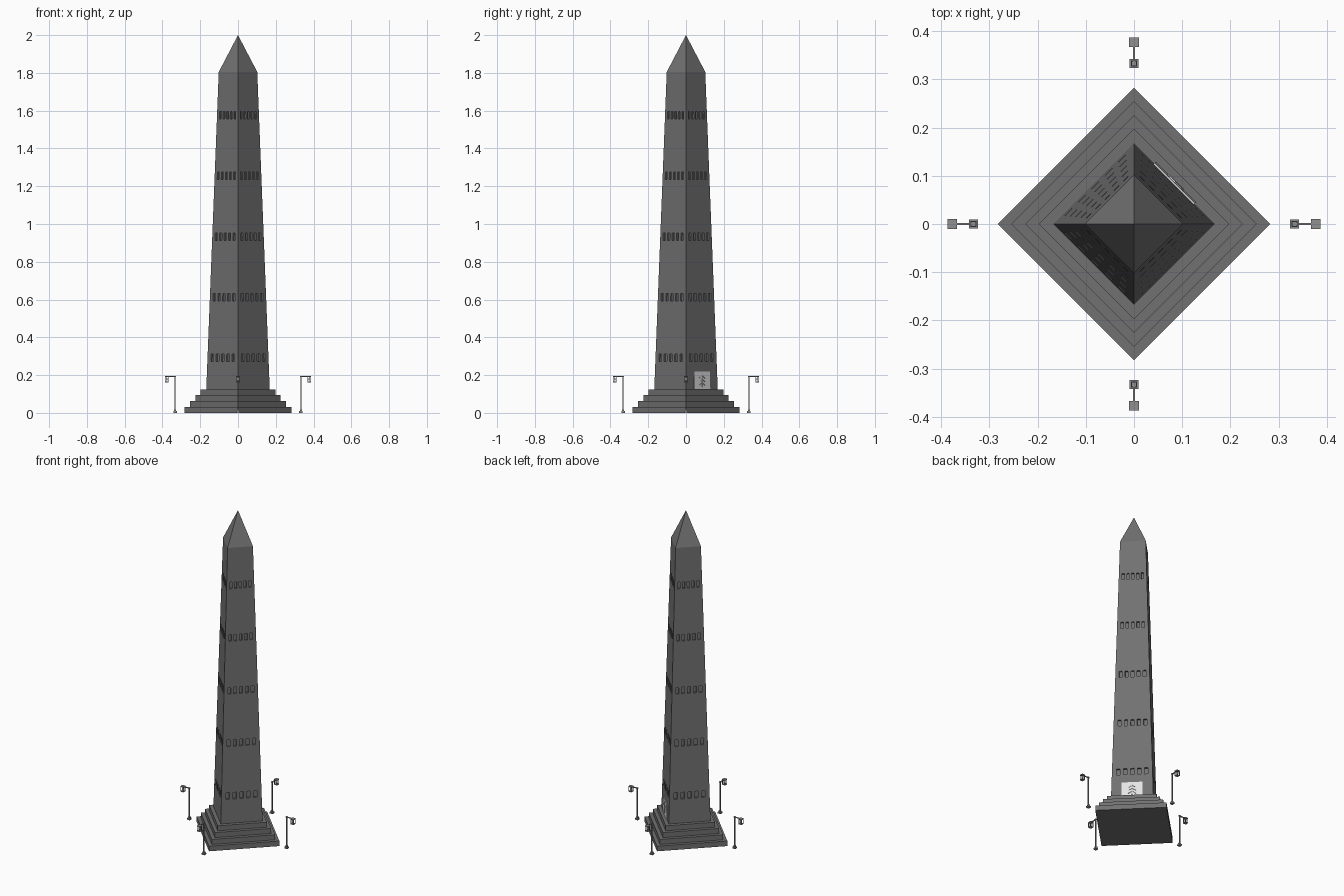
import bpy, bmesh, math
from mathutils import Matrix, Vector

if "Cube" in bpy.data.objects:
    bpy.data.objects.remove(bpy.data.objects["Cube"])


def material(name, v):
    m = bpy.data.materials.new(name)
    m.diffuse_color = (v, v, v, 1)
    m.use_nodes = True
    m.node_tree.nodes["Principled BSDF"].inputs["Base Color"].default_value = m.diffuse_color
    return m


STONE = material("dark stone", 0.165)
METAL = material("grey metal", 0.28)
PLATE = material("pale plaque", 0.78)
RELIEF = material("relief grey", 0.55)
GLASS = material("lamp glass", 0.6)


def finish(name, bm, *mats):
    me = bpy.data.meshes.new(name)
    bmesh.ops.recalc_face_normals(bm, faces=bm.faces)
    bm.to_mesh(me)
    bm.free()
    ob = bpy.data.objects.new(name, me)
    for m in mats:
        me.materials.append(m)
    bpy.context.collection.objects.link(ob)
    return ob


def box(bm, size, mat, index=0):
    vs = bmesh.ops.create_cube(bm, size=1, matrix=mat @ Matrix.Diagonal((*size, 1)))["verts"]
    for f in {f for v in vs for f in v.link_faces}:
        f.material_index = index


def diamond_stack(bm, levels):
    """Closed solid through square rings (radius, z) with corners on the axes."""
    rings = []
    for r, z in levels:
        if r == 0:
            rings.append([bm.verts.new((0, 0, z))])
        else:
            rings.append([bm.verts.new((r * math.cos(k * math.pi / 2), r * math.sin(k * math.pi / 2), z))
                          for k in range(4)])
    for a, b in zip(rings, rings[1:]):
        for k in range(4):
            n = (k + 1) % 4
            bm.faces.new([a[k], a[n], b[0]] if len(b) == 1 else [a[k], a[n], b[n], b[k]])
    bm.faces.new(rings[0][::-1])
    if len(rings[-1]) > 1:
        bm.faces.new(rings[-1])


# Stepped base
H = 0.125
radii = [0.283, 0.2545, 0.226, 0.198]
bm = bmesh.new()
levels = []
for i, r in enumerate(radii):
    levels += [(r, i * H / 4), (r, (i + 1) * H / 4)]
diamond_stack(bm, levels)
finish("stepped_base", bm, STONE)

# Tapered shaft with pyramid top
R0, R1, Z1 = 0.168, 0.102, 1.805
bm = bmesh.new()
diamond_stack(bm, [(R0, H), (R1, Z1), (0, 2.0)])
shaft = finish("shaft", bm, STONE)


def radius(z):
    return R0 + (R1 - R0) * (z - H) / (Z1 - H)


TILT = -math.atan((R0 - R1) / math.sqrt(2) / (Z1 - H))


def on_face(k, u, z, out=0.0):
    """Frame on shaft face k: local x points out of the face, y along it."""
    return (Matrix.Rotation(math.pi / 4 + k * math.pi / 2, 4, 'Z')
            @ Matrix.Translation((radius(z) / math.sqrt(2), u, z))
            @ Matrix.Rotation(TILT, 4, 'Y') @ Matrix.Translation((out, 0, 0)))


# Rows of window slits recessed into all four faces
bm = bmesh.new()
for k in range(4):
    for z in (0.292, 0.613, 0.933, 1.255, 1.575):
        step = radius(z) * math.sqrt(2) / 5.8
        for i in range(-2, 3):
            box(bm, (0.02, step * 0.5, 0.04), on_face(k, i * step, z))
cutter = finish("slit_cutter", bm, STONE)
cutter.hide_render = True
mod = shaft.modifiers.new("slits", 'BOOLEAN')
mod.operation = 'DIFFERENCE'
mod.solver = 'EXACT'
mod.object = cutter
bpy.context.view_layer.objects.active = shaft
bpy.ops.object.modifier_apply(modifier=mod.name)
bpy.data.objects.remove(cutter)

# Plaque with a leaf-stem relief on the back right face
bm = bmesh.new()
box(bm, (0.008, 0.118, 0.092), on_face(0, 0, 0.173))
finish("plaque", bm, PLATE)
bm = bmesh.new()
box(bm, (0.003, 0.004, 0.07), on_face(0, 0, 0.173, 0.005))
for z in (0.153, 0.172, 0.191):
    for s in (-1, 1):
        box(bm, (0.003, 0.026, 0.004),
            on_face(0, s * 0.011, z, 0.005) @ Matrix.Rotation(-s * 0.6, 4, 'X'))
finish("plaque_relief", bm, RELIEF)


def lamp(k):
    turn = Matrix.Rotation(k * math.pi / 2, 4, 'Z')

    def at(x, y, z):
        return turn @ Matrix.Translation((x, y, z))

    bm = bmesh.new()
    X, L = 0.333, 0.377
    box(bm, (0.019, 0.019, 0.009), at(X, 0, 0.0045))        # foot
    box(bm, (0.012, 0.012, 0.008), at(X, 0, 0.013))
    box(bm, (0.006, 0.006, 0.18), at(X, 0, 0.105))          # pole
    box(bm, (0.010, 0.010, 0.006), at(X, 0, 0.193))
    box(bm, (0.045, 0.005, 0.005), at((X + L) / 2, 0, 0.193))  # arm
    box(bm, (0.020, 0.020, 0.005), at(L, 0, 0.193))         # lantern cap
    box(bm, (0.020, 0.020, 0.004), at(L, 0, 0.163))         # lantern floor
    for sx in (-1, 1):
        for sy in (-1, 1):
            box(bm, (0.003, 0.003, 0.03), at(L + sx * 0.0085, sy * 0.0085, 0.178))
    box(bm, (0.008, 0.008, 0.014), at(L, 0, 0.179), 1)      # light
    box(bm, (0.003, 0.003, 0.007), at(L, 0, 0.1885))
    finish("street_lamp_%d" % (k + 1), bm, METAL, GLASS)


for k in range(4):
    lamp(k)
